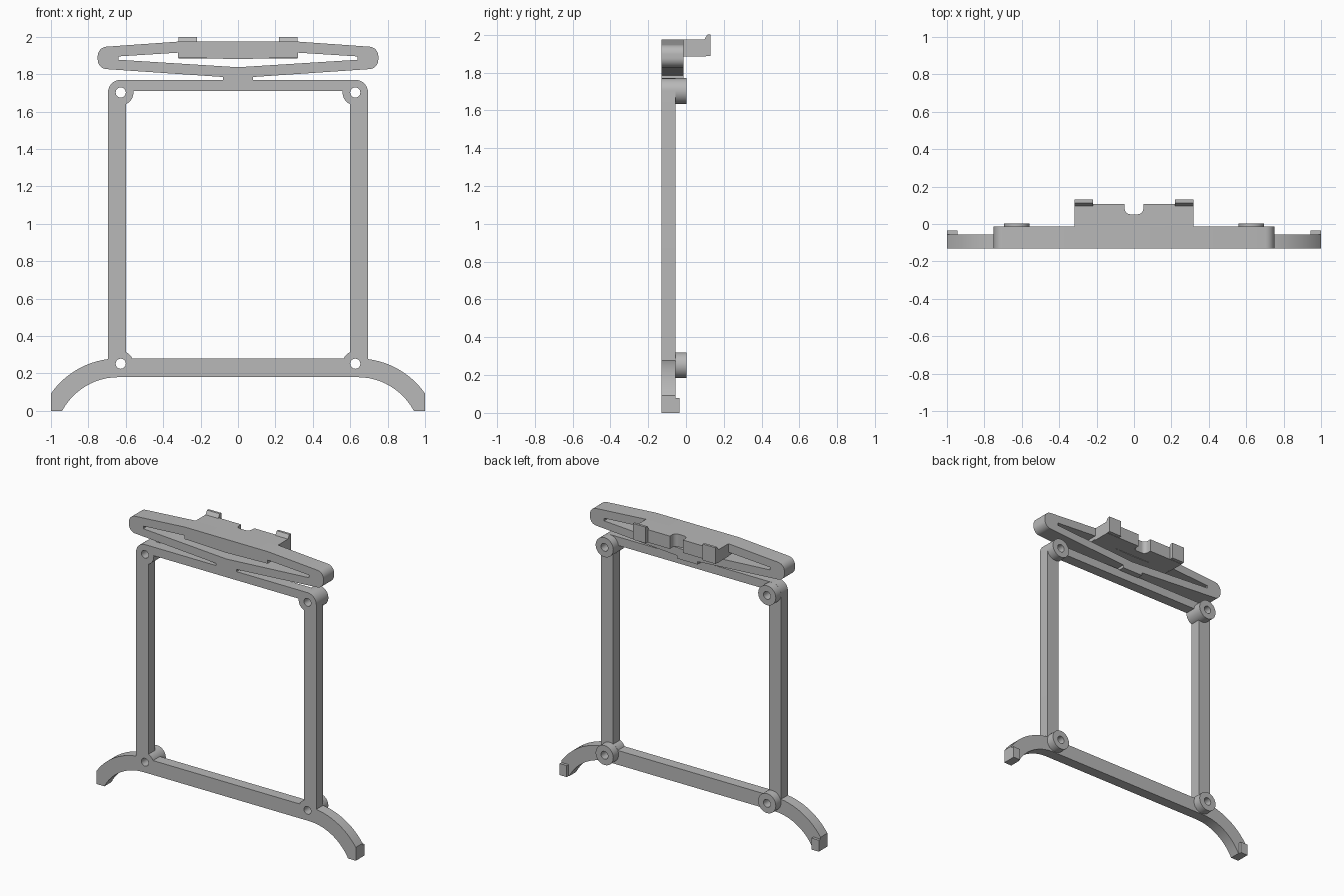
import bpy, bmesh
from math import cos, sin, radians
from mathutils import Matrix

cube = bpy.data.objects.get("Cube")
if cube:
    bpy.data.objects.remove(cube, do_unlink=True)

GREY = (0.48, 0.48, 0.48, 1)
mat = bpy.data.materials.new("plain grey")
mat.use_nodes = True
mat.diffuse_color = GREY
mat.node_tree.nodes["Principled BSDF"].inputs["Base Color"].default_value = GREY

# Columns give the world direction of the profile's x, y and extrusion axes
PLANES = {
    "XZ": Matrix(((1, 0, 0), (0, 0, -1), (0, 1, 0))),
    "XY": Matrix.Identity(3),
    "YZ": Matrix(((0, 0, 1), (1, 0, 0), (0, 1, 0))),
}


def arc(cx, cy, r, a0, a1, n=12):
    angles = [radians(a0 + (a1 - a0) * i / n) for i in range(n + 1)]
    return [(cx + r * cos(a), cy + r * sin(a)) for a in angles]


def circle(cx, cy, r):
    return arc(cx, cy, r, 0, 360, 32)[:-1]


def mirrored(half):
    """Close a right-hand half outline with its mirror image."""
    return half + [(-x, y) for x, y in reversed(half) if abs(x) > 1e-6]


def extrude(name, loops, plane, low, high):
    """Solid from an outline with optional holes, between two depths."""
    curve = bpy.data.curves.new(name, "CURVE")
    curve.dimensions = "2D"
    curve.fill_mode = "BOTH"
    curve.extrude = (high - low) / 2
    for loop in loops:
        spline = curve.splines.new("POLY")
        spline.points.add(len(loop) - 1)
        for point, (x, y) in zip(spline.points, loop):
            point.co = (x, y, 0, 1)
        spline.use_cyclic_u = True
    temp = bpy.data.objects.new(name + "_profile", curve)
    bpy.context.collection.objects.link(temp)
    graph = bpy.context.evaluated_depsgraph_get()
    mesh = bpy.data.meshes.new_from_object(temp.evaluated_get(graph))
    bpy.data.objects.remove(temp, do_unlink=True)

    rot = PLANES[plane]
    axis = rot.col[2]
    middle = (low + high) / 2 * (-1 if plane == "XZ" else 1)
    bm = bmesh.new()
    bm.from_mesh(mesh)
    bmesh.ops.remove_doubles(bm, verts=bm.verts, dist=1e-5)
    bmesh.ops.transform(bm, matrix=Matrix.Translation(axis * middle) @ rot.to_4x4(), verts=bm.verts)
    bmesh.ops.recalc_face_normals(bm, faces=bm.faces)
    bm.to_mesh(mesh)
    bm.free()
    mesh.materials.clear()
    mesh.materials.append(mat)
    for face in mesh.polygons:
        face.material_index = 0
    obj = bpy.data.objects.new(name, mesh)
    bpy.context.collection.objects.link(obj)
    bpy.ops.object.select_all(action="DESELECT")
    obj.select_set(True)
    bpy.context.view_layer.objects.active = obj
    bpy.ops.object.shade_smooth_by_angle(angle=radians(30))
    return obj


FRONT, PLATE_BACK, BRACKET_BACK = -0.13, -0.055, -0.013
BOSS_X, BOSS_TOP, BOSS_LOW, BOSS_R, HOLE_R = 0.627, 1.702, 0.252, 0.068, 0.027
corners = [(s * BOSS_X, z) for s in (1, -1) for z in (BOSS_LOW, BOSS_TOP)]

# Frame with curved legs, rounded top corners and four screw holes
outline = mirrored(
    [(0, 0.18)]
    + arc(0.64, -0.16, 0.34, 90, 28.07)
    + [(1, 0)]
    + arc(0.64, -0.16, 0.44, 35.1, 82.8)
    + arc(BOSS_X, BOSS_TOP, BOSS_R, 0, 90)
    + [(0, 1.77)]
)
opening = mirrored(
    [(0, 0.28)]
    + arc(BOSS_X, BOSS_LOW, BOSS_R, 155.7, 113.4)
    + arc(BOSS_X, BOSS_TOP, BOSS_R, 246.6, 173.2)
    + [(0, 1.71)]
)
holes = [circle(x, z, HOLE_R) for x, z in corners]
extrude("frame", [outline, opening] + holes, "XZ", FRONT, PLATE_BACK)

# Screw bosses behind the corners
for i, (x, z) in enumerate(corners):
    rings = [circle(x, z, BOSS_R), circle(x, z, HOLE_R)]
    extrude(f"screw_boss_{i + 1}", rings, "XZ", PLATE_BACK - 0.002, 0.003)

# Bow-shaped bracket on a short neck
bow = mirrored(
    [(0, 1.765), (0.08, 1.765), (0.08, 1.785)]
    + arc(0.70, 1.877, 0.05, -85, 0)
    + arc(0.70, 1.897, 0.05, 0, 87)
    + [(0.32, 1.974), (0, 1.974)]
)
slot = mirrored([(0, 1.837), (0.64, 1.877), (0.64, 1.895), (0.32, 1.915), (0.32, 1.89), (0, 1.88)])
extrude("bracket", [bow, slot], "XZ", FRONT, BRACKET_BACK)

# Shelf behind the bracket with a rounded notch in its back edge
shelf = mirrored(
    [(0, 0.052)]
    + arc(0.02, 0.082, 0.03, -90, 0)
    + [(0.05, 0.107), (0.318, 0.107), (0.318, BRACKET_BACK - 0.002), (0, BRACKET_BACK - 0.002)]
)
extrude("shelf", [shelf], "XY", 1.885, 1.974)

# Hooked clips on the shelf and small tabs behind the feet
clip = [(0.095, 1.887), (0.13, 1.887), (0.13, 2.0), (0.113, 2.0), (0.095, 1.972)]
for side, s in (("left", 1), ("right", -1)):
    extrude(f"clip_{side}", [clip], "YZ", *sorted((s * 0.22, s * 0.318)))
    tab = [(s * x, z) for x, z in ((0.945, 0), (1, 0), (1, 0.08), (0.945, 0.08))]
    extrude(f"foot_tab_{side}", [tab], "XZ", PLATE_BACK - 0.002, -0.035)
